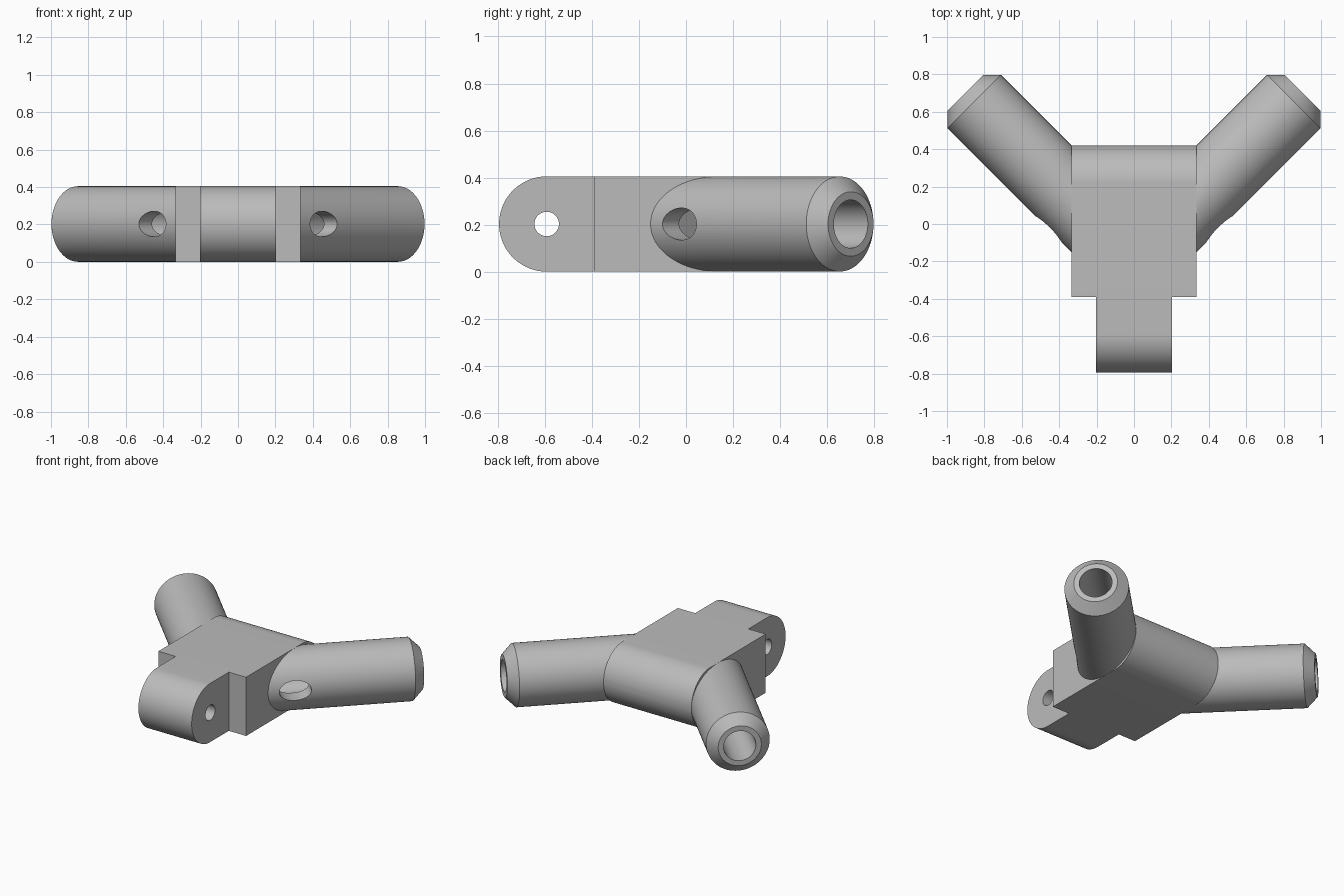
import bpy, bmesh
from math import pi, cos, sin, radians
from mathutils import Matrix, Vector

if "Cube" in bpy.data.objects:
    bpy.data.objects.remove(bpy.data.objects["Cube"])

R = 0.2025                      # half height of every part
SEG = 96
S = 0.5 ** 0.5

grey = bpy.data.materials.new("plain grey")
grey.use_nodes = True
grey.diffuse_color = (0.5, 0.5, 0.5, 1)
grey.node_tree.nodes["Principled BSDF"].inputs["Base Color"].default_value = (0.5, 0.5, 0.5, 1)


def add_object(name, bm):
    bmesh.ops.recalc_face_normals(bm, faces=bm.faces)
    mesh = bpy.data.meshes.new(name)
    bm.to_mesh(mesh)
    bm.free()
    mesh.materials.append(grey)
    obj = bpy.data.objects.new(name, mesh)
    bpy.context.collection.objects.link(obj)
    return obj


def rounded_block(name, half_width, flat_y, round_y, side):
    """Slab across x with one flat end and one half-round end."""
    pts = [(flat_y, 2 * R), (flat_y, 0)]
    n = SEG // 2
    for i in range(n + 1):
        a = -pi / 2 + pi * i / n
        pts.append((round_y + side * R * cos(a), R + R * sin(a)))
    bm = bmesh.new()
    face = bm.faces.new([bm.verts.new((-half_width, y, z)) for y, z in pts])
    out = bmesh.ops.extrude_face_region(bm, geom=[face])
    moved = [v for v in out["geom"] if isinstance(v, bmesh.types.BMVert)]
    bmesh.ops.translate(bm, verts=moved, vec=(2 * half_width, 0, 0))
    return add_object(name, bm)


def rod(name, centre, axis, rings, stretch=1.0):
    """Capped round solid: rings are (distance along axis, radius)."""
    axis = Vector(axis).normalized()
    up = Vector((0, 0, 1))
    across = up.cross(axis)
    bm = bmesh.new()
    loops = []
    for dist, rad in rings:
        loop = []
        for i in range(SEG):
            a = 2 * pi * i / SEG
            offset = across * (rad * stretch * cos(a)) + up * (rad * sin(a))
            loop.append(bm.verts.new(Vector(centre) + axis * dist + offset))
        loops.append(loop)
    for lo, hi in zip(loops, loops[1:]):
        for i in range(SEG):
            j = (i + 1) % SEG
            bm.faces.new((lo[i], lo[j], hi[j], hi[i]))
    bm.faces.new(loops[0])
    bm.faces.new(loops[-1])
    return add_object(name, bm)


def combine(target, tool, operation):
    mod = target.modifiers.new(operation.lower(), "BOOLEAN")
    mod.operation = operation
    mod.solver = "EXACT"
    mod.object = tool
    tool.hide_render = True
    bpy.context.view_layer.objects.active = target
    bpy.ops.object.modifier_apply(modifier=mod.name)
    bpy.data.objects.remove(tool)


def finish(obj):
    bpy.ops.object.select_all(action="DESELECT")
    obj.select_set(True)
    bpy.context.view_layer.objects.active = obj
    bpy.ops.object.shade_smooth_by_angle(angle=radians(25))


# Central block with its rounded back, and the hinge tongue in front
body = rounded_block("connector_body", 0.335, -0.39, 0.2175, 1)
tongue = rounded_block("hinge_tongue", 0.203, -0.36, -0.5925, -1)
pin = rod("pin_hole_cutter", (0, -0.5925, R), (1, 0, 0), [(-0.5, 0.052), (0.5, 0.052)])
combine(tongue, pin, "DIFFERENCE")
combine(body, tongue, "UNION")

# Two chamfered socket arms spreading backwards
START, TIP = 0.15, 0.901
length = (TIP - START) / S
arms = {}
for side, word in ((1, "left"), (-1, "right")):
    axis = (side, 1, 0)
    base = (side * START, START - 0.2, R)
    arm = rod(word + "_arm", base, axis,
              [(0, R - 0.0005), (length - 0.066, R - 0.0005), (length, 0.137)])
    combine(body, arm, "UNION")

# Blind bores down the arms and oval side holes that open into them
for side in (1, -1):
    bore = rod("bore_cutter", (side * 0.22, 0.02, R), (side, 1, 0),
               [(0, 0.1025), (1.2, 0.1025)])
    combine(body, bore, "DIFFERENCE")
    hole = rod("side_hole_cutter", (side * 0.315, 0.115, R), (side, -1, 0),
               [(0, 0.068), (0.4, 0.068)], 1.5)
    combine(body, hole, "DIFFERENCE")

finish(body)
